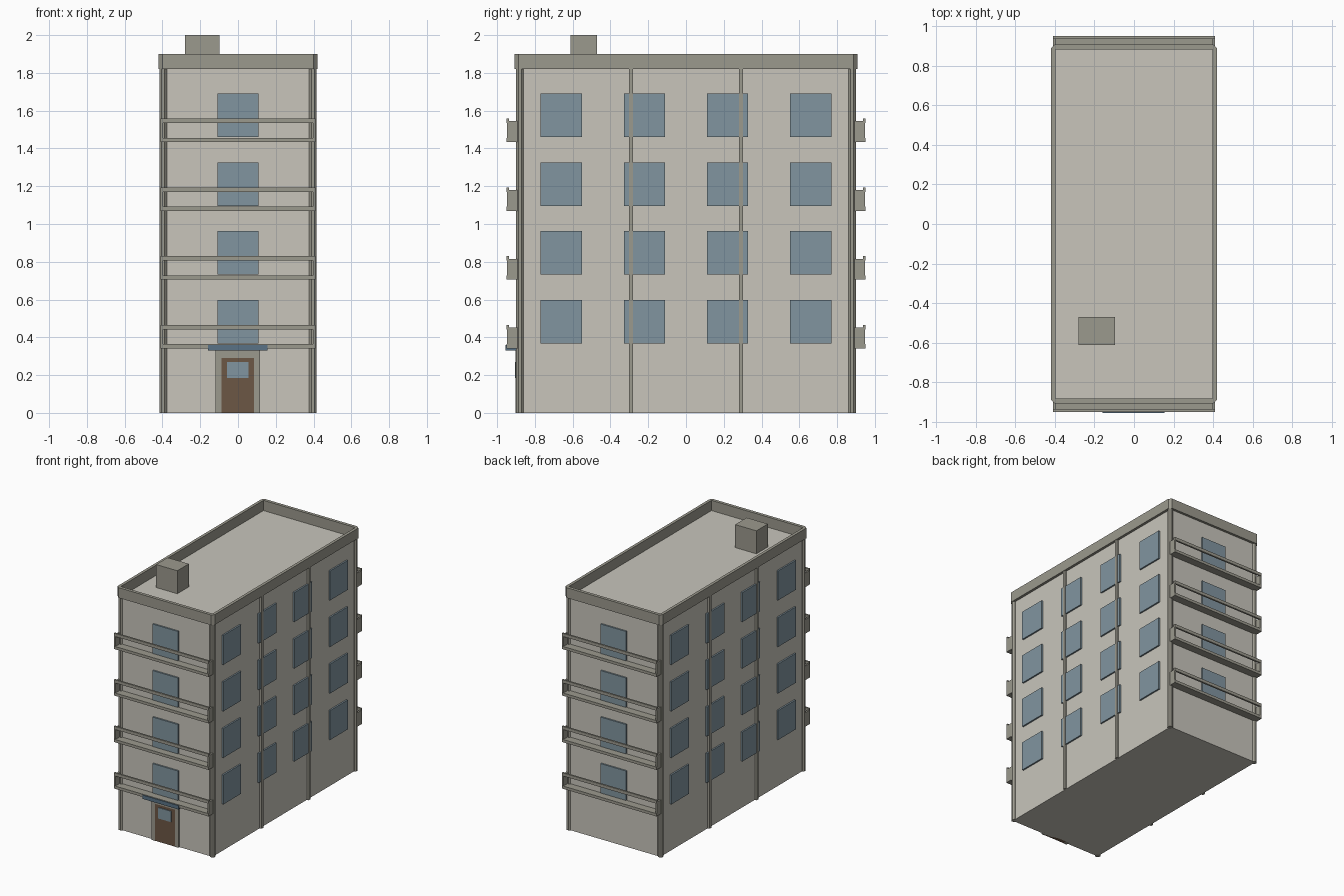
import bpy, bmesh
from math import pi, cos

if "Cube" in bpy.data.objects:
    bpy.data.objects.remove(bpy.data.objects["Cube"])


def material(name, r, g, b):
    m = bpy.data.materials.new(name)
    m.diffuse_color = (r, g, b, 1)
    m.use_nodes = True
    m.node_tree.nodes["Principled BSDF"].inputs["Base Color"].default_value = m.diffuse_color
    return m


WALL = material("wall_beige", 0.58, 0.56, 0.50)
TRIM = material("trim_grey", 0.33, 0.32, 0.27)
GLASS = material("glass_blue", 0.22, 0.30, 0.35)
CANOPY = material("canopy_blue", 0.10, 0.17, 0.24)
WOOD = material("door_brown", 0.15, 0.095, 0.06)


def finish(name, bm, mat):
    bmesh.ops.recalc_face_normals(bm, faces=bm.faces)
    me = bpy.data.meshes.new(name)
    bm.to_mesh(me)
    bm.free()
    me.materials.append(mat)
    ob = bpy.data.objects.new(name, me)
    bpy.context.collection.objects.link(ob)
    return ob


def boxes(name, mat, specs):
    """One object made of boxes, each (x0, x1, y0, y1, z0, z1)."""
    bm = bmesh.new()
    for x0, x1, y0, y1, z0, z1 in specs:
        vs = bmesh.ops.create_cube(bm, size=1)["verts"]
        for v in vs:
            v.co.x = x1 if v.co.x > 0 else x0
            v.co.y = y1 if v.co.y > 0 else y0
            v.co.z = z1 if v.co.z > 0 else z0
    return finish(name, bm, mat)


def span(s, a, b):
    """Interval a..b mirrored to side s."""
    return (a, b) if s > 0 else (-b, -a)


BX, BY, TOP = 0.40, 0.888, 1.82
PITCH = 0.364
SIDES = (-1, 1)

# main block with flat roof
boxes("building_body", WALL, [(-BX, BX, -BY, BY, 0, TOP)])

# parapet ring with clipped corners
bm = bmesh.new()


def ring(hx, hy, c, z):
    pts = [(hx, hy - c), (hx - c, hy), (c - hx, hy), (-hx, hy - c),
           (-hx, c - hy), (c - hx, -hy), (hx - c, -hy), (hx, c - hy)]
    return [bm.verts.new((x, y, z)) for x, y in pts]


loops = [ring(0.42, 0.907, 0.02, TOP), ring(0.42, 0.907, 0.02, 1.9),
         ring(0.397, 0.882, 0.002, 1.9), ring(0.397, 0.882, 0.002, TOP)]
for i in range(4):
    a, b = loops[i], loops[(i + 1) % 4]
    for k in range(8):
        n = (k + 1) % 8
        bm.faces.new((a[k], a[n], b[n], b[k]))
finish("roof_parapet", bm, TRIM)

# rooftop box
boxes("roof_box", TRIM, [(-0.28, -0.097, -0.612, -0.47, TOP, 2.0)])

# octagonal corner posts
for sx in SIDES:
    for sy in SIDES:
        bm = bmesh.new()
        r = 0.019 / cos(pi / 8)
        bmesh.ops.create_cone(bm, cap_ends=True, segments=8, radius1=r, radius2=r, depth=TOP)
        for v in bm.verts:
            v.co.z += TOP / 2
        # turn so the flats face the walls
        flat = any(abs(v.co.x) < 1e-4 for v in bm.verts)
        if flat:
            from mathutils import Matrix
            bmesh.ops.rotate(bm, verts=bm.verts, matrix=Matrix.Rotation(pi / 8, 3, 'Z'))
        for v in bm.verts:
            v.co.x += sx * 0.396
            v.co.y += sy * 0.88
        finish("corner_post", bm, TRIM)

# slim pilasters on the long sides
boxes("side_pilasters", TRIM,
      [(*span(sx, 0.39, 0.416), y - 0.011, y + 0.011, 0, TOP)
       for sx in SIDES for y in (-0.292, 0.292)])

# windows, four floors on every side
floors = [i * PITCH for i in range(4)]
boxes("side_windows", GLASS,
      [(*span(sx, 0.39, 0.412), y - 0.109, y + 0.109, 0.368 + f, 0.598 + f)
       for sx in SIDES for y in (-0.66, -0.22, 0.22, 0.66) for f in floors])
boxes("end_windows", GLASS,
      [(-0.109, 0.109, *span(sy, 0.87, 0.9), 0.368 + f, 0.598 + f)
       for sy in SIDES for f in floors])

# balconies: floor slab, front rail and end panels
for sy in SIDES:
    for f in floors:
        z = 0.342 + f
        parts = [(-0.41, 0.41, *span(sy, 0.88, 0.95), z, z + 0.022),
                 (-0.41, 0.41, *span(sy, 0.936, 0.95), z + 0.1, z + 0.124)]
        for sx in SIDES:
            parts.append((*span(sx, 0.397, 0.41), *span(sy, 0.88, 0.947), z + 0.01, z + 0.11))
        boxes("balcony", TRIM, parts)

# entrance: frame, door, door glass and canopy
boxes("door_frame", TRIM, [(-0.118, -0.088, -0.902, -0.87, 0, 0.335),
                           (0.086, 0.116, -0.902, -0.87, 0, 0.335),
                           (-0.088, 0.086, -0.902, -0.87, 0.29, 0.335)])
boxes("door", WOOD, [(-0.088, 0.086, -0.9, -0.87, 0, 0.29)])
boxes("door_glass", GLASS, [(-0.058, 0.055, -0.906, -0.88, 0.185, 0.27)])
boxes("door_canopy", CANOPY, [(-0.16, 0.155, -0.955, -0.87, 0.33, 0.36)])
